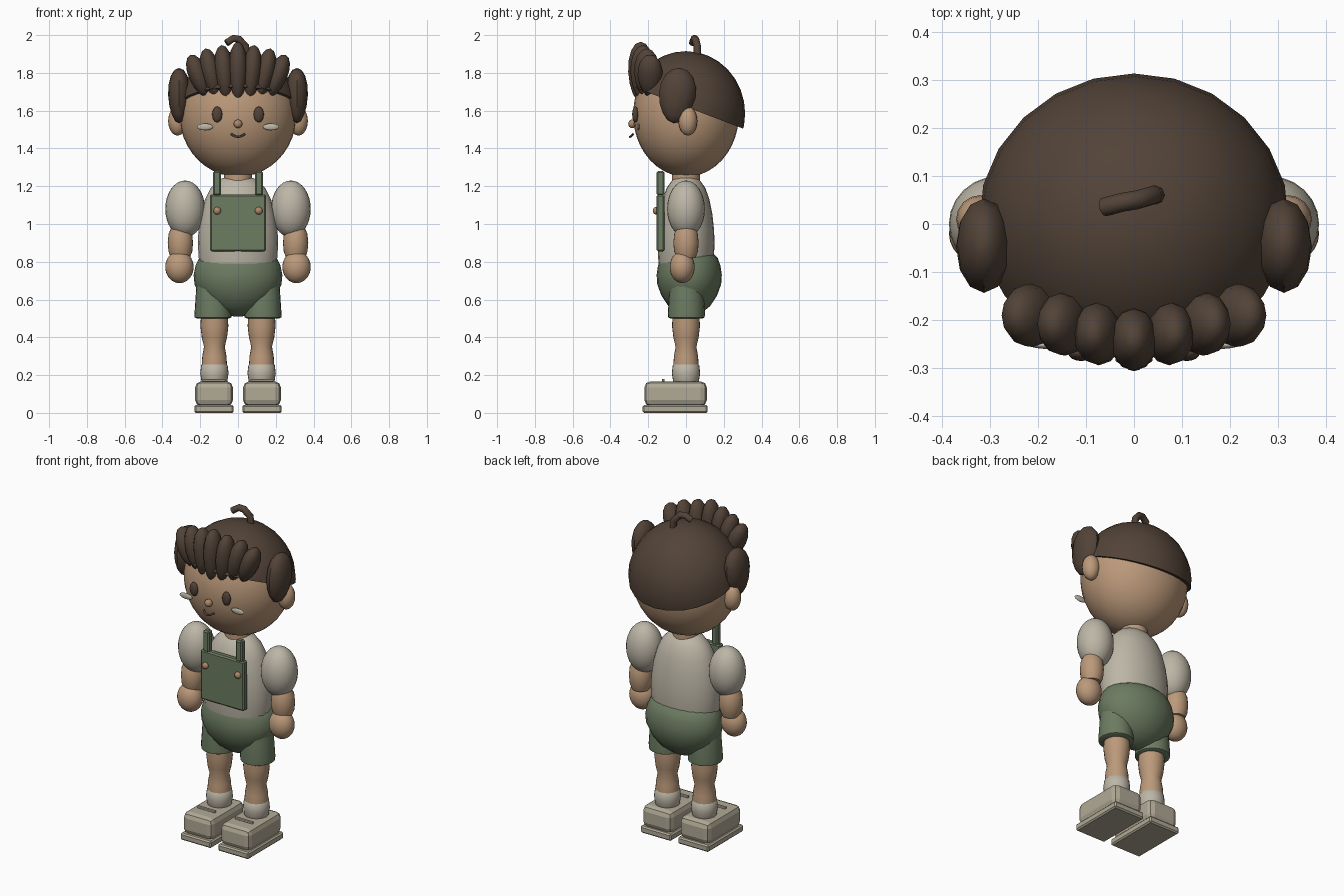
import bpy, bmesh, math
from mathutils import Matrix, Vector, Euler

if "Cube" in bpy.data.objects:
    bpy.data.objects.remove(bpy.data.objects["Cube"])


def material(name, rgb):
    m = bpy.data.materials.new(name)
    m.diffuse_color = (*rgb, 1)
    m.use_nodes = True
    m.node_tree.nodes["Principled BSDF"].inputs["Base Color"].default_value = m.diffuse_color
    return m


SKIN = material("skin", (0.50, 0.32, 0.195))
HAIR = material("dark brown", (0.085, 0.056, 0.039))
SHIRT = material("warm grey", (0.51, 0.47, 0.385))
GREEN = material("sage green", (0.15, 0.20, 0.12))
SHOE = material("stone", (0.44, 0.40, 0.305))
TAN = material("tan", (0.42, 0.25, 0.145))


def finish(name, bm, mat, smooth=True):
    bmesh.ops.recalc_face_normals(bm, faces=bm.faces)
    mesh = bpy.data.meshes.new(name)
    bm.to_mesh(mesh)
    bm.free()
    mesh.materials.append(mat)
    ob = bpy.data.objects.new(name, mesh)
    bpy.context.collection.objects.link(ob)
    if smooth:
        bpy.ops.object.select_all(action='DESELECT')
        ob.select_set(True)
        bpy.context.view_layer.objects.active = ob
        bpy.ops.object.shade_smooth_by_angle(angle=math.radians(40))
    return ob


def ellipsoid(name, loc, radii, mat, rot=(0, 0, 0), seg=24, taper=0.0, cut=None):
    """Ellipsoid; taper widens the top, cut = (point, normal) keeps the normal side."""
    bm = bmesh.new()
    bmesh.ops.create_uvsphere(bm, u_segments=seg, v_segments=max(8, seg * 2 // 3), radius=1)
    for v in bm.verts:
        k = 1 + taper * v.co.z
        v.co.x *= k
        v.co.y *= k
    bm.transform(Matrix.LocRotScale(Vector(loc), Euler(rot), Vector(radii)))
    if cut:
        res = bmesh.ops.bisect_plane(bm, geom=bm.verts[:] + bm.edges[:] + bm.faces[:],
                                     plane_co=cut[0], plane_no=cut[1], clear_inner=True)
        edges = [e for e in res["geom_cut"] if isinstance(e, bmesh.types.BMEdge)]
        bmesh.ops.contextual_create(bm, geom=edges)
    return finish(name, bm, mat)


def lathe(name, center, profile, mat, depth=1.0, seg=24):
    """Closed turned body from (radius, z) pairs, squashed in y by depth."""
    bm = bmesh.new()
    rings = []
    for r, z in profile:
        rings.append([bm.verts.new((center[0] + r * math.cos(2 * math.pi * i / seg),
                                    center[1] + r * depth * math.sin(2 * math.pi * i / seg), z))
                      for i in range(seg)])
    for a, b in zip(rings, rings[1:]):
        for i in range(seg):
            j = (i + 1) % seg
            bm.faces.new((a[i], a[j], b[j], b[i]))
    bm.faces.new(rings[0])
    bm.faces.new(rings[-1])
    return finish(name, bm, mat)


def box(name, lo, hi, mat, bevel=0.0, segments=1):
    bm = bmesh.new()
    bmesh.ops.create_cube(bm, size=1)
    lo, hi = Vector(lo), Vector(hi)
    bm.transform(Matrix.LocRotScale((lo + hi) / 2, None, hi - lo))
    if bevel:
        bmesh.ops.bevel(bm, geom=bm.edges[:], offset=bevel, segments=segments,
                        profile=0.5, affect='EDGES')
    return finish(name, bm, mat, smooth=False)


def tube(name, points, radius, mat):
    cu = bpy.data.curves.new(name, 'CURVE')
    cu.dimensions = '3D'
    cu.bevel_depth = radius
    cu.bevel_resolution = 2
    cu.use_fill_caps = True
    sp = cu.splines.new('POLY')
    sp.points.add(len(points) - 1)
    for p, co in zip(sp.points, points):
        p.co = (*co, 1)
    cu.materials.append(mat)
    ob = bpy.data.objects.new(name, cu)
    bpy.context.collection.objects.link(ob)
    bpy.ops.object.select_all(action='DESELECT')
    ob.select_set(True)
    bpy.context.view_layer.objects.active = ob
    bpy.ops.object.convert(target='MESH')


# Head and hair cap cut along a line falling to the back
ellipsoid("head", (0, 0, 1.58), (0.31, 0.28, 0.33), SKIN, seg=32)
ellipsoid("hair_cap", (0, 0, 1.585), (0.325, 0.313, 0.33), HAIR,
          cut=((0, 0, 1.62), (0, 0.38, 1)))
tube("hair_curl", [(0.046, 0.06, 1.88), (0.04, 0.06, 1.94), (0.005, 0.05, 1.978),
                   (-0.025, 0.045, 1.982), (-0.062, 0.035, 1.958)], 0.02, HAIR)

# Fringe of locks, fanning outwards
fringe = [(0, -0.24, 1.805, 0.16, 0), (0.073, -0.228, 1.80, 0.148, 0.09),
          (0.143, -0.208, 1.798, 0.134, 0.22), (0.21, -0.19, 1.785, 0.118, 0.36)]
for x, y, z, h, tilt in fringe:
    for s in ((1, -1) if x else (1,)):
        ellipsoid("fringe_lock", (s * x, y, z), (0.05, 0.066, h), HAIR,
                  rot=(0, s * tilt, 0), seg=12, taper=0.12)

# Face centre
ellipsoid("nose", (0, -0.285, 1.53), (0.023, 0.021, 0.023), TAN, seg=12)
tube("mouth", [(-0.035, -0.28, 1.476), (-0.018, -0.291, 1.465), (0, -0.296, 1.461),
               (0.018, -0.291, 1.465), (0.035, -0.28, 1.476)], 0.006, HAIR)

# Torso, neck, hips and bib
lathe("neck", (0, 0), [(0.075, 1.18), (0.075, 1.30)], SKIN)
lathe("shirt", (0, 0), [(0.195, 0.74), (0.208, 0.82), (0.213, 0.90), (0.209, 0.97),
                        (0.197, 1.05), (0.175, 1.13), (0.145, 1.19), (0.10, 1.235),
                        (0.06, 1.25)], SHIRT, depth=0.71)
lathe("shorts_seat", (0, 0.017), [(0.02, 0.51), (0.09, 0.53), (0.15, 0.565), (0.20, 0.62),
                                  (0.23, 0.68), (0.235, 0.73), (0.225, 0.78),
                                  (0.205, 0.82), (0.17, 0.845)], GREEN, depth=0.735)
box("bib", (-0.148, -0.155, 0.855), (0.148, -0.115, 1.157), GREEN, 0.008)

# Paired parts
for s in (-1, 1):
    ellipsoid("ear", (s * 0.32, 0.01, 1.545), (0.05, 0.05, 0.077), SKIN, seg=16)
    ellipsoid("side_lock", (s * 0.312, -0.047, 1.68), (0.058, 0.097, 0.147), HAIR,
              rot=(-0.12, 0, 0), seg=12, taper=0.12)
    ellipsoid("eye", (s * 0.11, -0.268, 1.58), (0.027, 0.017, 0.042), HAIR, seg=16)
    ellipsoid("cheek", (s * 0.175, -0.252, 1.514), (0.043, 0.008, 0.018), SHIRT, seg=16)
    # Arm
    ellipsoid("sleeve", (s * 0.28, 0, 1.08), (0.105, 0.10, 0.15), SHIRT)
    lathe("forearm", (s * 0.305, 0), [(0.045, 0.985), (0.062, 0.95), (0.067, 0.90),
                                      (0.063, 0.855), (0.05, 0.82)], SKIN)
    ellipsoid("hand", (s * 0.31, -0.02, 0.772), (0.075, 0.066, 0.085), SKIN)
    # Strap and button
    box("strap", (s * 0.111 - 0.021, -0.155, 1.15), (s * 0.111 + 0.021, -0.115, 1.28),
        GREEN, 0.008)
    ellipsoid("button", (s * 0.11, -0.158, 1.07), (0.02, 0.018, 0.02), TAN, seg=12)
    # Leg
    lathe("shorts_leg", (s * 0.132, 0.002), [(0.085, 0.50), (0.097, 0.506), (0.098, 0.53),
                                             (0.092, 0.62), (0.085, 0.72)], GREEN)
    lathe("leg", (s * 0.125, 0), [(0.07, 0.53), (0.074, 0.46), (0.067, 0.40), (0.055, 0.35),
                                  (0.064, 0.30), (0.067, 0.25)], SKIN)
    lathe("sock", (s * 0.125, 0), [(0.06, 0.262), (0.07, 0.252), (0.075, 0.21),
                                   (0.068, 0.165), (0.06, 0.15)], SHIRT)
    # Shoe
    x = s * 0.127
    box("shoe_upper", (x - 0.1, -0.22, 0.035), (x + 0.1, 0.11, 0.167), SHOE, 0.032, 2)
    box("shoe_sole", (x - 0.104, -0.23, 0.0), (x + 0.104, 0.115, 0.042), SHOE, 0.008)
    box("shoe_lace", (x - 0.06, -0.127, 0.165), (x + 0.06, -0.113, 0.18), SHIRT, 0.003)
